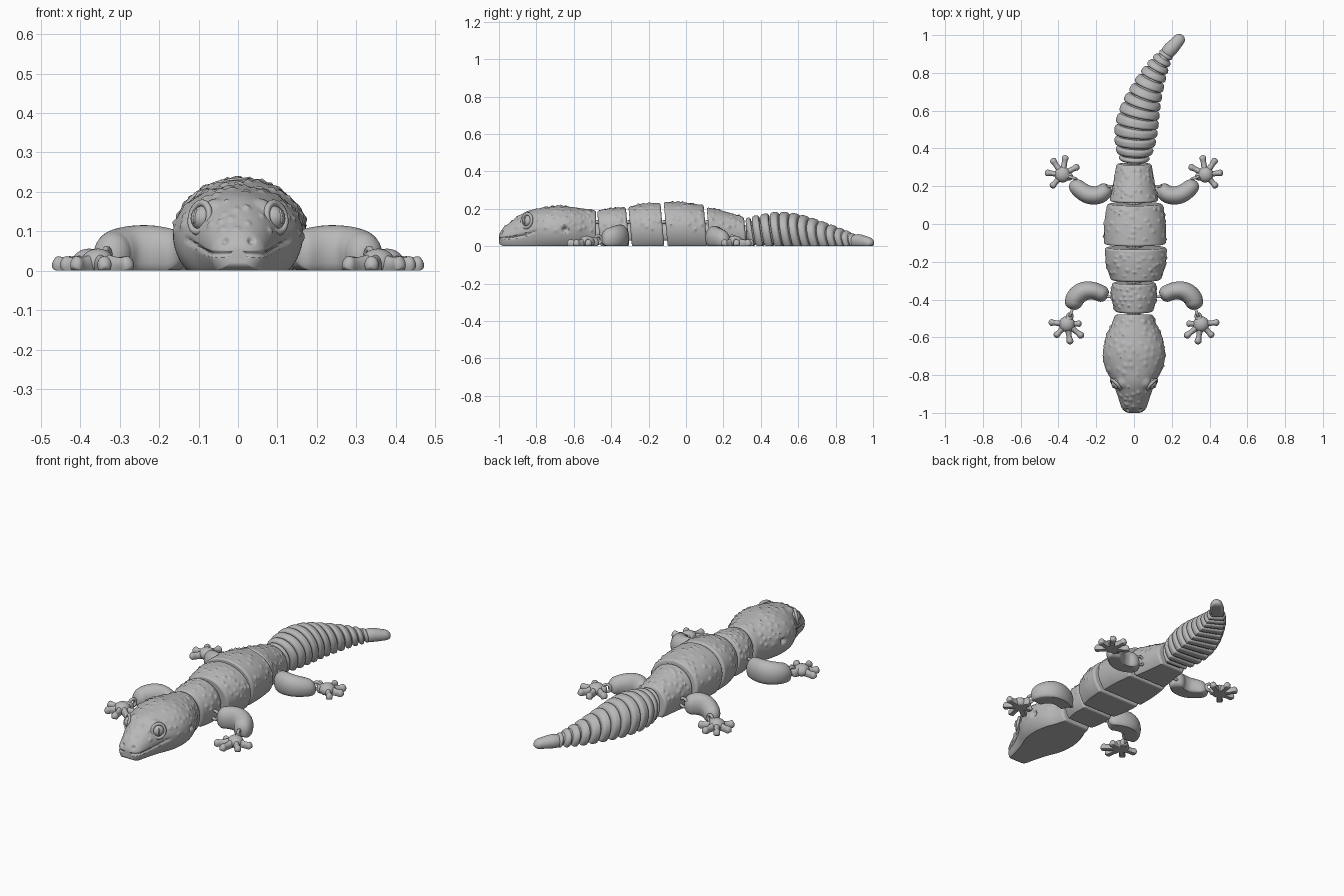
import bpy, bmesh, math, random
from mathutils import Vector, Matrix, kdtree

random.seed(4)
if "Cube" in bpy.data.objects:
    bpy.data.objects.remove(bpy.data.objects["Cube"])

skin = bpy.data.materials.new("matte grey")
skin.use_nodes = True
GREY = (0.48, 0.48, 0.48, 1)
skin.diffuse_color = GREY
skin.node_tree.nodes["Principled BSDF"].inputs["Base Color"].default_value = GREY


def finish(name, bm):
    """Smooth shading with sharp edges kept, then an object from the mesh."""
    bmesh.ops.recalc_face_normals(bm, faces=bm.faces)
    for f in bm.faces:
        f.smooth = True
    for e in bm.edges:
        e.smooth = len(e.link_faces) == 2 and e.calc_face_angle(0) < 0.7
    mesh = bpy.data.meshes.new(name)
    bm.to_mesh(mesh)
    bm.free()
    mesh.materials.append(skin)
    ob = bpy.data.objects.new(name, mesh)
    bpy.context.collection.objects.link(ob)
    return ob


def sample(table, u):
    """Smooth curve through stations of (x, y, half width, height)."""
    n = len(table) - 1
    i = min(int(u * n), n - 1)
    t = u * n - i
    p0, p1, p2, p3 = [Vector(table[max(0, min(n, k))]) for k in range(i - 1, i + 3)]
    return 0.5 * (2 * p1 + (p2 - p0) * t + (2 * p0 - 5 * p1 + 4 * p2 - p3) * t ** 2
                  + (3 * p1 - p0 - 3 * p2 + p3) * t ** 3)


def loft(table, u0=0, u1=1, steps=24, around=32, ends=(0.01, 0.01), lean=0, lift=0):
    """Flat-bottomed rounded body swept through the stations, with rounded ends."""
    us = [u0 + (u1 - u0) * (1 - math.cos(math.pi * i / steps)) / 2 for i in range(steps + 1)]
    st = [sample(table, u) for u in us]
    dist = [0]
    for a, b in zip(st, st[1:]):
        dist.append(dist[-1] + (b.xy - a.xy).length)
    bm = bmesh.new()
    rings = []
    for i, s in enumerate(st):
        d = (st[min(i + 1, steps)].xy - st[max(i - 1, 0)].xy).normalized()
        w, h = s[2], s[3]
        zc = 0.43 * h
        k = 1
        for gap, r in ((dist[i], ends[0]), (dist[-1] - dist[i], ends[1])):
            if gap < r:
                k = min(k, 1 - min(r / w, 0.97) * (1 - math.sqrt(1 - (1 - gap / r) ** 2)))
        ring = []
        for j in range(around):
            a = math.tau * j / around
            c, q = math.cos(a) * w * k, math.sin(a)
            z = zc + k * max(-zc, q * (h - zc if q > 0 else 1.6 * zc))
            shift = lean * (0.1 - z)
            ring.append(bm.verts.new((s[0] + d.y * c + d.x * shift,
                                      s[1] - d.x * c + d.y * shift, z + lift)))
        rings.append(ring)
    for a, b in zip(rings, rings[1:]):
        for j in range(around):
            m = (j + 1) % around
            bm.faces.new((a[j], a[m], b[m], b[j]))
    bm.faces.new(rings[0])
    bm.faces.new(rings[-1])
    bmesh.ops.recalc_face_normals(bm, faces=bm.faces)
    return bm


def push(bm, spots):
    """Raise or sink soft round spots of (centre, radius, amount)."""
    bm.normal_update()
    tree = kdtree.KDTree(len(bm.verts))
    for i, v in enumerate(bm.verts):
        tree.insert(v.co, i)
    tree.balance()
    bm.verts.ensure_lookup_table()
    normals = [v.normal.copy() for v in bm.verts]
    for centre, r, amount in spots:
        for _, i, d in tree.find_range(centre, r):
            bm.verts[i].co += normals[i] * amount * (1 - (d / r) ** 2) ** 2


def warts(bm, count, y0, y1, zmin):
    """Scattered warts on the upper skin, thinned so that they stay apart."""
    pool = [v.co.copy() for v in bm.verts if y0 < v.co.y < y1 and v.co.z > zmin]
    kept = []
    for p in random.sample(pool, min(len(pool), count * 8)):
        if len(kept) < count and all((p - o).length > 0.024 for o in kept):
            kept.append(p)
    return [(p, random.uniform(0.01, 0.018), random.uniform(0.004, 0.007)) for p in kept]


def ball(name, loc, size, rot=None):
    bm = bmesh.new()
    bmesh.ops.create_uvsphere(bm, u_segments=28, v_segments=16, radius=1)
    m = Matrix.Translation(loc) @ (rot or Matrix()) @ Matrix.Diagonal((*size, 1))
    bmesh.ops.transform(bm, matrix=m, verts=bm.verts)
    for v in bm.verts:
        v.co.z = max(v.co.z, 0)
    return finish(name, bm)


def hoop(name, loc, axis, major, minor, squash=1):
    """Torus whose hole faces along the axis."""
    bm = bmesh.new()
    n, m = 28, 10
    v = [[bm.verts.new(((major + minor * math.cos(b)) * math.cos(a),
                        (major + minor * math.cos(b)) * math.sin(a) * squash,
                        minor * math.sin(b)))
          for b in (math.tau * j / m for j in range(m))]
         for a in (math.tau * i / n for i in range(n))]
    for i in range(n):
        for j in range(m):
            bm.faces.new((v[i][j], v[i - 1][j], v[i - 1][j - 1], v[i][j - 1]))
    rot = Vector(axis).to_track_quat("Z", "Y").to_matrix().to_4x4()
    bmesh.ops.transform(bm, matrix=Matrix.Translation(loc) @ rot, verts=bm.verts)
    return finish(name, bm)


# Head with mouth groove, nostrils, ear openings and warts
HEAD = [(0, -1, .058, .08), (0, -.95, .074, .12), (0, -.9, .09, .158), (0, -.84, .113, .19),
        (0, -.76, .153, .206), (0, -.68, .165, .215), (0, -.6, .15, .208),
        (0, -.53, .118, .198), (0, -.48, .1, .19)]
head = loft(HEAD, steps=110, around=128, ends=(.035, .012))
spots = warts(head, 75, -.8, -.5, .08) + warts(head, 14, -.97, -.86, .1)
for s in (-1, 1):
    spots.append((Vector((s * .16, -.645, .09)), .024, -.025))
    spots.append((Vector((s * .034, -.985, .075)), .014, -.01))
    spots.append((Vector((s * .075, -.85, .175)), .04, .014))
push(head, spots)
for v in head.verts:
    t = (v.co.y + 1) / .2
    if t < 1:
        off = abs(v.co.z - .042 - .04 * t * t) / .008
        if off < 1:
            v.co -= v.normal * .007 * (1 - off * off)
finish("head", head)

# Torso segments
TORSO = {
    "shoulder_segment": [(0, -.467, .1, .19), (0, -.39, .12, .203), (0, -.312, .116, .205)],
    "chest_segment": [(.01, -.298, .132, .21), (.01, -.21, .158, .228), (.01, -.125, .164, .232)],
    "belly_segment": [(.005, -.107, .164, .236), (.005, 0, .163, .234), (.005, .105, .147, .217)],
    "hip_segment": [(0, .12, .13, .208), (0, .2, .112, .19), (0, .315, .093, .155)],
}
for name, table in TORSO.items():
    bm = loft(table, steps=60, around=128, ends=(.012, .012), lean=.09)
    push(bm, warts(bm, 34, table[0][1] + .02, table[-1][1] - .02, .09))
    finish(name, bm)

# Hidden hinge core joining the segments
CORE = [(0, -.52, .035, .09), (0, -.1, .04, .09), (0, .4, .035, .08)]
finish("hinge_core", loft(CORE, lift=.03))
for y in (-.475, -.305, -.116, .113):
    hoop("hinge_loop", (0, y, .1), (1, 0, 0), .03, .009)

# Tail of separate rings around a slim core, ending in a smooth tip
TAIL = [(0, .325, .075, .15), (.004, .4, .103, .168), (.012, .5, .115, .183), (.032, .6, .106, .175),
        (.062, .69, .089, .148), (.1, .78, .07, .115), (.138, .85, .053, .086), (.172, .9, .036, .062)]
RINGS = 13
for i in range(RINGS):
    finish(f"tail_ring_{i + 1}", loft(TAIL, i / RINGS, (i + .86) / RINGS, steps=14, around=56,
                                      ends=(.016, .016), lean=.16))
finish("tail_core", loft([(x, y, w * .75, h * .8) for x, y, w, h in TAIL], steps=40, lift=.01))
TIP = [(.16, .883, .03, .055), (.19, .922, .038, .064), (.228, .963, .033, .053), (.257, 1, .028, .04)]
finish("tail_tip", loft(TIP, ends=(.025, .028)))

# Limbs: station path, wrist link, palm centre, digit ends
LIMBS = {
    "front": ([(.14, -.385, .042, .1), (.21, -.355, .046, .114), (.27, -.358, .05, .114),
               (.312, -.395, .05, .104), (.325, -.452, .042, .085)],
              (.333, -.47), (.355, -.53),
              [(.452, -.52), (.42, -.598), (.336, -.637), (.268, -.6), (.277, -.527)]),
    "hind": ([(.13, .2, .04, .09), (.18, .157, .047, .108), (.24, .155, .048, .105),
              (.295, .19, .044, .09), (.322, .232, .036, .07)],
             (.325, .245), (.378, .262),
             [(.29, .308), (.362, .364), (.436, .347), (.472, .272), (.44, .193)]),
}
for s, side in ((1, "left"), (-1, "right")):
    for kind, (path, link, palm, digits) in LIMBS.items():
        leg = f"{side}_{kind}"
        flip = [(s * x, y, w, h) for x, y, w, h in path]
        finish(leg + "_leg", loft(flip, steps=36, ends=(.035, .035)))
        hoop(leg + "_joint", (s * .125, path[0][1], .055), (0, 1, 0), .024, .008)
        lx, ly = link
        px, py = palm
        hoop(leg + "_wrist_link", (s * lx, ly, .035), (s * (py - ly), lx - px, 0), .02, .008)
        ball(leg + "_foot", (s * px, py, .022), (.042, .042, .034))
        wrist = [(s * lx, ly, .018, .045), (s * px, py, .025, .052)]
        finish(leg + "_wrist", loft(wrist, ends=(.015, .02)))
        for i, (tx, ty) in enumerate(digits):
            stations = [(s * (px + (tx - px) * t), py + (ty - py) * t, w, h)
                        for t, w, h in ((.1, .019, .046), (.6, .014, .034), (.85, .018, .037), (1, .016, .03))]
            finish(f"{leg}_toe_{i + 1}", loft(stations, steps=16, around=20, ends=(.01, .016)))

    # Bulging eye with lids and a slit pupil
    out = Vector((s * .72, -.66, .2)).normalized()
    eye = Vector((s * .088, -.843, .133))
    turn = out.to_track_quat("Z", "Y").to_matrix().to_4x4()
    ball(side + "_eye", eye, (.032, .032, .032), turn)
    ball(side + "_pupil", eye + out * .029, (.004, .02, .005), turn)
    hoop(side + "_eyelid", eye + out * .012, out, .034, .008, 1.1)
